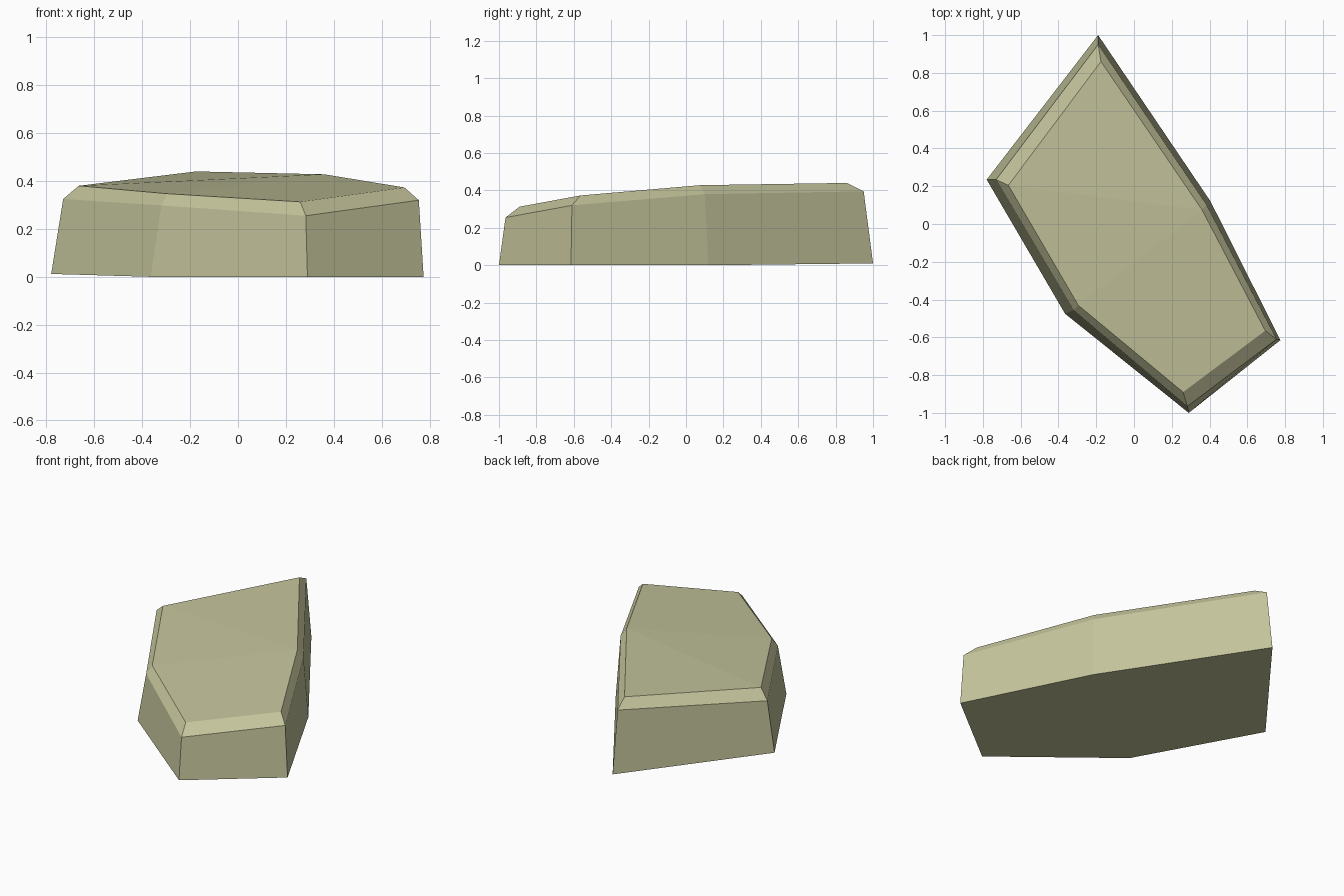
import bpy
import bmesh

# Remove the default cube
cube = bpy.data.objects.get("Cube")
if cube:
    bpy.data.objects.remove(cube, do_unlink=True)

# Stone colour
stone = bpy.data.materials.new("pale_olive_stone")
stone.use_nodes = True
COLOUR = (0.55, 0.55, 0.33, 1)
stone.diffuse_color = COLOUR
bsdf = stone.node_tree.nodes["Principled BSDF"]
bsdf.inputs["Base Color"].default_value = COLOUR
bsdf.inputs["Roughness"].default_value = 0.9

# Cross-sections, counter-clockwise from the back point
base = [(-0.19, 1.0, 0.01), (-0.78, 0.235, 0.012), (-0.365, -0.475, 0),
        (0.29, -1.0, 0), (0.775, -0.615, 0), (0.405, 0.12, 0)]
shoulder = [(-0.19, 0.95, 0.395), (-0.73, 0.235, 0.325), (-0.32, -0.455, 0.298),
            (0.283, -0.965, 0.255), (0.755, -0.61, 0.32), (0.385, 0.10, 0.38)]
rim = [(-0.175, 0.86, 0.44), (-0.665, 0.205, 0.38), (-0.295, -0.43, 0.347),
       (0.26, -0.89, 0.313), (0.695, -0.565, 0.373), (0.36, 0.075, 0.428)]

bm = bmesh.new()
rings = [[bm.verts.new(p) for p in ring] for ring in (base, shoulder, rim)]

# Sloped sides and chamfer band
for low, high in zip(rings, rings[1:]):
    for i in range(len(low)):
        j = (i + 1) % len(low)
        bm.faces.new((low[i], low[j], high[j], high[i]))

# Underside and gently crowned top
bm.faces.new(reversed(rings[0]))
back, left, front_left, front, right, back_right = rings[2]
bm.faces.new((back, left, back_right))
bm.faces.new((left, front_left, back_right))
bm.faces.new((front_left, front, right, back_right))
bmesh.ops.recalc_face_normals(bm, faces=bm.faces)

mesh = bpy.data.meshes.new("flat_stone")
bm.to_mesh(mesh)
bm.free()
mesh.materials.append(stone)
rock = bpy.data.objects.new("flat_stone", mesh)
bpy.context.collection.objects.link(rock)
